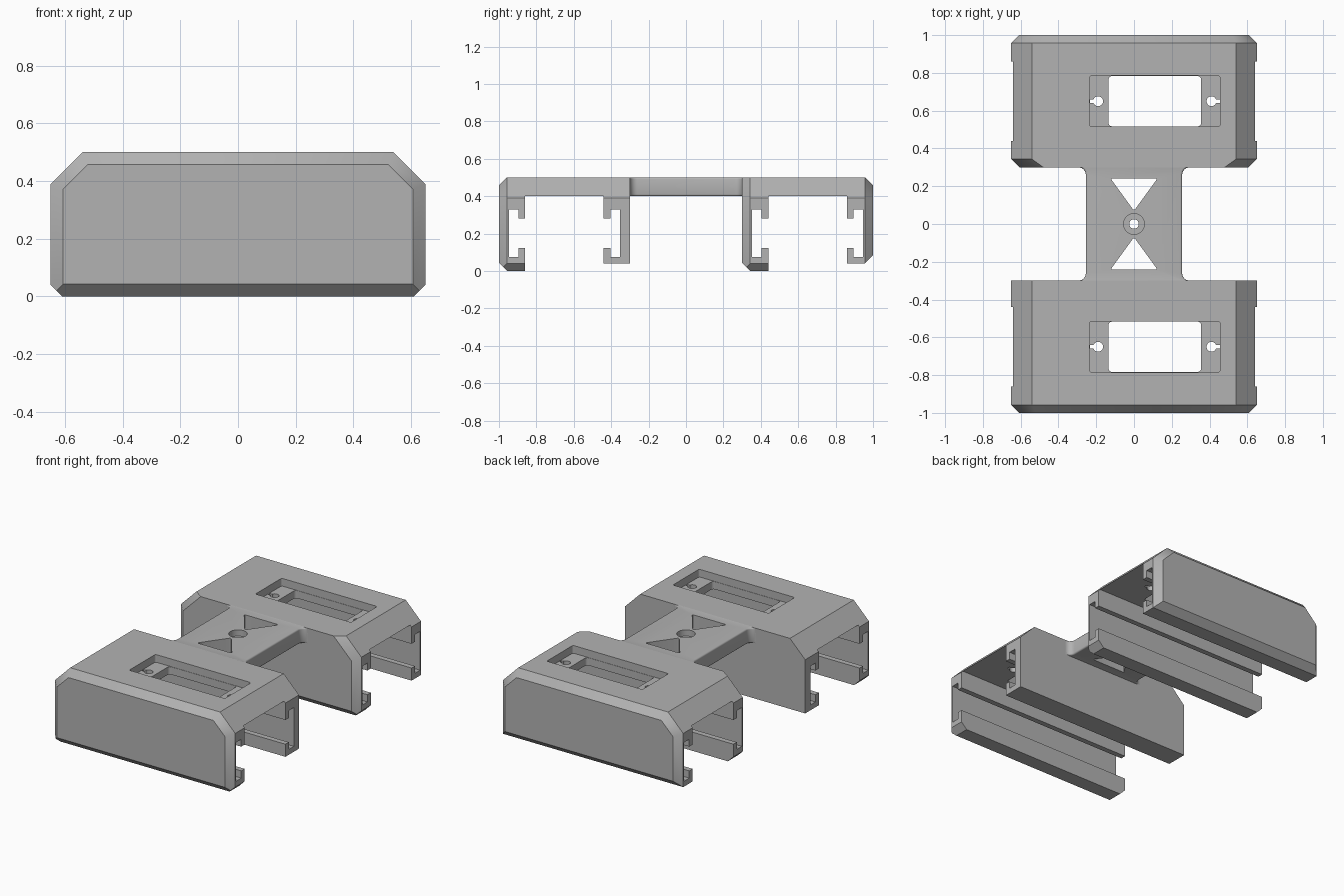
import bpy, bmesh, math
from mathutils import Vector

cube = bpy.data.objects.get("Cube")
if cube:
    bpy.data.objects.remove(cube, do_unlink=True)

grey = bpy.data.materials.new("plain grey")
grey.use_nodes = True
grey.diffuse_color = (0.45, 0.45, 0.45, 1)
grey.node_tree.nodes["Principled BSDF"].inputs["Base Color"].default_value = grey.diffuse_color

HALF_X, TOP, CH = 0.65, 0.5, 0.043


def make_object(name, bm):
    bmesh.ops.recalc_face_normals(bm, faces=bm.faces)
    mesh = bpy.data.meshes.new(name)
    bm.to_mesh(mesh)
    bm.free()
    mesh.materials.append(grey)
    obj = bpy.data.objects.new(name, mesh)
    bpy.context.scene.collection.objects.link(obj)
    return obj


def extrude_outline(points, offset):
    bm = bmesh.new()
    face = bm.faces.new([bm.verts.new(p) for p in points])
    result = bmesh.ops.extrude_face_region(bm, geom=[face])
    verts = [v for v in result["geom"] if isinstance(v, bmesh.types.BMVert)]
    bmesh.ops.translate(bm, verts=verts, vec=offset)
    return bm


def prism(name, outline, z0, z1, radius=0):
    """Vertical prism, with optional rounded corners."""
    bm = extrude_outline([(x, y, z0) for x, y in outline], (0, 0, z1 - z0))
    if radius:
        edges = [e for e in bm.edges if abs(e.verts[0].co.z - e.verts[1].co.z) > 0.01]
        bmesh.ops.bevel(bm, geom=edges, offset=radius, segments=5, profile=0.5, affect='EDGES')
    return make_object(name, bm)


def rect(x0, x1, y0, y1):
    return [(x0, y0), (x1, y0), (x1, y1), (x0, y1)]


def circle(x, y, r, n=32):
    return [(x + r * math.cos(math.tau * i / n), y + r * math.sin(math.tau * i / n)) for i in range(n)]


def combine(obj, tool, operation='DIFFERENCE'):
    """Apply a boolean and discard the helper."""
    tool.hide_render = True
    mod = obj.modifiers.new("cut", 'BOOLEAN')
    mod.operation, mod.object, mod.solver = operation, tool, 'EXACT'
    bpy.context.view_layer.update()
    graph = bpy.context.evaluated_depsgraph_get()
    mesh = bpy.data.meshes.new_from_object(obj.evaluated_get(graph))
    obj.modifiers.clear()
    obj.data = mesh
    bpy.data.objects.remove(tool, do_unlink=True)


def envelope(y0, y1, front_top, back):
    """Convex outer shape, trimmed by chamfer planes."""
    bm = bmesh.new()
    bmesh.ops.create_cube(bm, size=1)
    for v in bm.verts:
        v.co = (v.co.x * 2 * HALF_X, (y0 + y1) / 2 + v.co.y * (y1 - y0), (v.co.z + 0.5) * TOP)
    planes = []
    for s in (-1, 1):
        planes += [((s * 0.54, 0, TOP), (s, 0, 1)), ((s * HALF_X, 0, 0.04), (s, 0, -1))]
    ends = [(y0 + CH, -1, 0, front_top)]
    if back:
        ends.append((y1 - CH, 1, 0.04, True))
    for y, side, bottom, with_top in ends:
        planes.append(((0, y, bottom), (0, side, -1)))
        if with_top:
            planes.append(((0, y, TOP), (0, side, 1)))
        for s in (-1, 1):
            planes.append(((s * HALF_X, y, 0), (s, side, 0)))
            slope = Vector((s, 0, 1)).normalized()
            planes.append(((s * 0.54, y, TOP), slope + Vector((0, side, 0))))
    for co, no in planes:
        cut = bmesh.ops.bisect_plane(bm, geom=bm.verts[:] + bm.edges[:] + bm.faces[:], dist=1e-6,
                                     plane_co=co, plane_no=Vector(no).normalized(), clear_outer=True)
        edges = [e for e in cut["geom_cut"] if isinstance(e, bmesh.types.BMEdge)]
        bmesh.ops.contextual_create(bm, geom=edges)
    return make_object("envelope", bm)


def rail(bottom):
    """Slotted rail cross-section as (distance inward, height), top to bottom and back outside."""
    return [(0.14, 0.4), (0.14, 0.28), (0.105, 0.28), (0.105, 0.328), (0.053, 0.328),
            (0.053, 0.075), (0.105, 0.075), (0.105, 0.122), (0.14, 0.122), (0.14, bottom), (0, bottom)]


def block(name, y0, y1, front_top, back):
    section = [(y0, TOP)] + [(y0 + d, z) for d, z in reversed(rail(0))]
    section += [(y1 - d, z) for d, z in rail(0.04)] + [(y1, TOP)]
    shell = make_object(name, extrude_outline([(-0.8, y, z) for y, z in section], (1.6, 0, 0)))
    combine(shell, envelope(y0, y1, front_top, back), 'INTERSECT')
    # Recessed window with a keyhole ledge at each end
    yc = (y0 + y1) / 2
    combine(shell, prism("recess", rect(-0.235, 0.455, yc - 0.135, yc + 0.135), 0.45, 0.6, 0.012))
    combine(shell, prism("window", rect(-0.135, 0.355, yc - 0.133, yc + 0.133), 0.3, 0.6, 0.018))
    for x, outer in ((-0.19, -0.234), (0.41, 0.454)):
        combine(shell, prism("screw_hole", circle(x, yc, 0.026), 0.3, 0.6))
        combine(shell, prism("screw_slot", rect(min(x, outer), max(x, outer), yc - 0.009, yc + 0.009), 0.3, 0.6))
    return shell


parts = [block("front_housing", -1.0, -0.3, True, False),
         block("rear_housing", 0.3, 1.0, False, True)]

# Connecting neck, flared with fillets where it meets the housings
W, R = 0.255, 0.04
quarter = [(W + R - R * math.cos(a), 0.3 - R + R * math.sin(a))
           for a in [math.pi / 2 * i / 8 for i in range(9)]]
right = [(x, -y) for x, y in reversed(quarter)] + quarter
outline = right + [(-x, -y) for x, y in right]
bm = extrude_outline([(x, y, 0.4) for x, y in outline], (0, 0, 0.1))
rim = [e for e in bm.edges if abs(e.verts[0].co.z - e.verts[1].co.z) < 0.001
       and not all(abs(v.co.y) > 0.299 for v in e.verts)]
bmesh.ops.bevel(bm, geom=rim, offset=0.01, segments=3, profile=0.5, affect='EDGES')
neck = make_object("neck", bm)

# Triangular openings and counterbored centre hole
for s in (-1, 1):
    combine(neck, prism("triangle", [(0, s * 0.07), (0.125, s * 0.242), (-0.125, s * 0.242)], 0.3, 0.6, 0.012))
combine(neck, prism("counterbore", circle(0, 0, 0.055), 0.46, 0.6))
combine(neck, prism("centre_hole", circle(0, 0, 0.025), 0.3, 0.6))
parts.append(neck)

for obj in bpy.context.selected_objects:
    obj.select_set(False)
for obj in parts:
    obj.select_set(True)
bpy.context.view_layer.objects.active = neck
bpy.ops.object.shade_smooth_by_angle(angle=math.radians(32))
